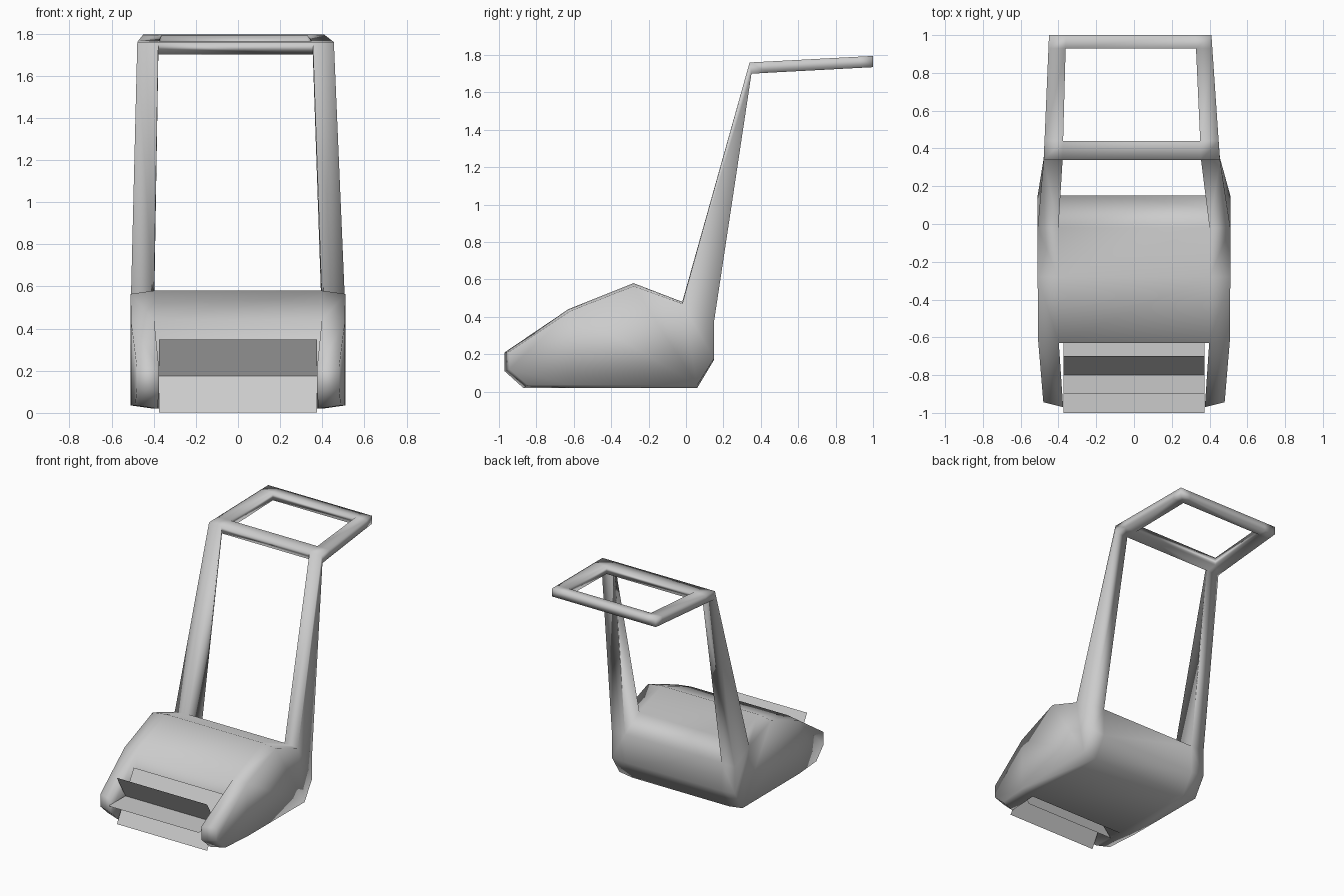
import bpy, bmesh, math

cube = bpy.data.objects.get("Cube")
if cube:
    bpy.data.objects.remove(cube, do_unlink=True)

grey = bpy.data.materials.new("plain grey")
grey.use_nodes = True
colour = (0.6, 0.6, 0.6, 1)
grey.diffuse_color = colour
grey.node_tree.nodes["Principled BSDF"].inputs["Base Color"].default_value = colour


def finish(bm, name, smooth, normals=True):
    if normals:
        bmesh.ops.recalc_face_normals(bm, faces=bm.faces)
    for f in bm.faces:
        f.smooth = smooth
    mesh = bpy.data.meshes.new(name)
    bm.to_mesh(mesh)
    bm.free()
    mesh.materials.append(grey)
    obj = bpy.data.objects.new(name, mesh)
    bpy.context.collection.objects.link(obj)
    return obj


# Side profile (y, z): nose, hood, post foot, back, underside
PROFILE = [(-0.97, 0.21), (-0.63, 0.44), (-0.28, 0.58), (-0.02, 0.48),
           (0.15, 0.38), (0.15, 0.17), (0.06, 0.02), (-0.63, 0.02),
           (-0.87, 0.02), (-0.97, 0.11)]
N = len(PROFILE)

bm = bmesh.new()


def side_rings(s):
    """Inner and outer rings of one side pod; the outer one is slightly smaller."""
    inner, outer = [], []
    for y, z in PROFILE:
        narrow = max(0, -0.6 - y) / 0.37
        inner.append(bm.verts.new((s * (0.4 - 0.025 * narrow), y, z)))
        oy = -0.3 + (y + 0.3) * (0.96 if y < -0.3 else 1.0)
        oz = 0.3 + (z - 0.3) * 0.945
        outer.append(bm.verts.new((s * (0.51 - 0.03 * narrow), oy, oz)))
    return inner, outer


right, left = side_rings(-1), side_rings(1)

# Side pods: rim, inner face of the front arm and outer panel
for inner, outer in (right, left):
    for i in range(N):
        j = (i + 1) % N
        if i != 3:
            bm.faces.new((inner[i], inner[j], outer[j], outer[i]))
    bm.faces.new([inner[i] for i in (0, 1, 7, 8, 9)])
    for panel in ((0, 1, 7, 8, 9), (1, 2, 6, 7), (2, 3, 6), (3, 4, 5, 6)):
        bm.faces.new([outer[i] for i in panel])

# Hood, back, underside and the wall behind the reel
for i in range(1, 8):
    j = i + 1 if i < 7 else 1
    bm.faces.new((right[0][i], right[0][j], left[0][j], left[0][i]))

# Handle frame: a grid of columns and rows with an open middle
COLUMNS = [(-0.478, -0.45), (-0.378, -0.36), (0.355, 0.325), (0.455, 0.41)]
ROWS = [0.34, 0.44, 0.93, 1.0]
top, bottom = [], []
for front_x, back_x in COLUMNS:
    top.append([])
    bottom.append([])
    for y in ROWS:
        t = (y - 0.34) / 0.66
        x = front_x + (back_x - front_x) * t
        z = 1.76 + 0.035 * t
        top[-1].append(bm.verts.new((x, y, z)))
        bottom[-1].append(bm.verts.new((x, y + (0.01 if y < 0.4 else 0), z - 0.06)))


def wall(a, b):
    bm.faces.new((top[a[0]][a[1]], top[b[0]][b[1]],
                  bottom[b[0]][b[1]], bottom[a[0]][a[1]]))


for c in range(3):
    for r in range(3):
        if (c, r) != (1, 1):
            for g in (top, bottom):
                bm.faces.new((g[c][r], g[c + 1][r], g[c + 1][r + 1], g[c][r + 1]))
for k in range(3):
    wall((0, k), (0, k + 1))
    wall((3, k), (3, k + 1))
    wall((k, 3), (k + 1, 3))
wall((1, 0), (2, 0))
for a, b in (((1, 1), (2, 1)), ((2, 1), (2, 2)), ((2, 2), (1, 2)), ((1, 2), (1, 1))):
    wall(a, b)

# Posts joining the pods to the front corners of the handle
for (inner, outer), ci, co in ((right, 1, 0), (left, 2, 3)):
    foot = [inner[3], outer[3], outer[4], inner[4]]
    head = [top[ci][0], top[co][0], bottom[co][0], bottom[ci][0]]
    for i in range(4):
        j = (i + 1) % 4
        bm.faces.new((foot[i], foot[j], head[j], head[i]))

finish(bm, "body_and_handle", True)

# Reel: three flat plates crossing on one axle
RADIUS = 0.2
for n in range(3):
    a = math.radians(60 * n)
    dy, dz = RADIUS * math.cos(a), RADIUS * math.sin(a)
    bm = bmesh.new()
    bm.faces.new([bm.verts.new((sx * 0.374, -0.8 + e * dy, 0.174 + e * dz))
                  for sx, e in ((-1, -1), (1, -1), (1, 1), (-1, 1))])
    finish(bm, f"reel_blade_{n + 1}", False, False)
